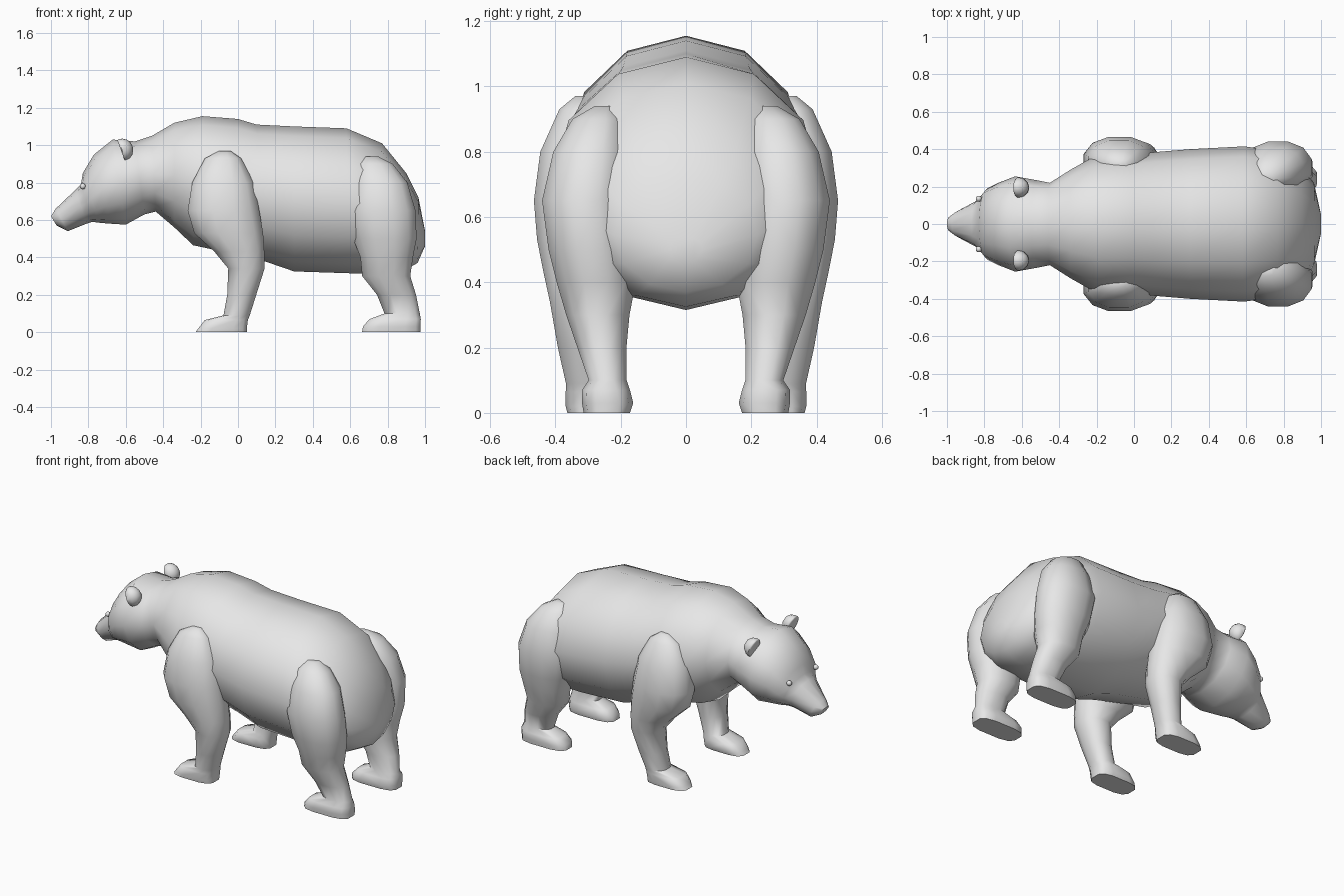
import bpy
import bmesh
from math import sin, cos, tau, copysign, radians
from mathutils import Matrix, Vector

default_cube = bpy.data.objects.get("Cube")
if default_cube:
    bpy.data.objects.remove(default_cube, do_unlink=True)

fur = bpy.data.materials.new("grey_fur")
fur.use_nodes = True
fur.diffuse_color = (0.8, 0.8, 0.8, 1)
fur.node_tree.nodes["Principled BSDF"].inputs["Base Color"].default_value = fur.diffuse_color


def finish(name, bm, mirrored=False, sharp_angle=60):
    """Turn a bmesh into a smooth shaded object, optionally mirrored across y."""
    bmesh.ops.recalc_face_normals(bm, faces=bm.faces)
    mesh = bpy.data.meshes.new(name)
    bm.to_mesh(mesh)
    bm.free()
    mesh.materials.append(fur)
    obj = bpy.data.objects.new(name, mesh)
    bpy.context.collection.objects.link(obj)
    bpy.ops.object.select_all(action="DESELECT")
    obj.select_set(True)
    bpy.context.view_layer.objects.active = obj
    bpy.ops.object.shade_smooth_by_angle(angle=radians(sharp_angle))
    if mirrored:
        mirror = obj.modifiers.new("both_sides", "MIRROR")
        mirror.use_axis = (False, True, False)
        mirror.use_mirror_merge = False
    return obj


def loft(rings):
    """Skin a list of closed rings of points and cap both ends."""
    bm = bmesh.new()
    loops = [[bm.verts.new(point) for point in ring] for ring in rings]
    count = len(loops[0])
    for lower, upper in zip(loops, loops[1:]):
        for i in range(count):
            j = (i + 1) % count
            bm.faces.new((lower[i], lower[j], upper[j], upper[i]))
    bm.faces.new(loops[0])
    bm.faces.new(loops[-1])
    return bm


def body_ring(top_x, top_z, low_x, low_z, half_width, sides=12):
    """Leaning oval between a point on the back and a point on the belly."""
    top, low = Vector((top_x, 0, top_z)), Vector((low_x, 0, low_z))
    centre, spine = (top + low) / 2, (top - low) / 2
    side = Vector((0, half_width, 0))
    return [centre + spine * cos(tau * i / sides) + side * sin(tau * i / sides)
            for i in range(sides)]


def leg_ring(z, front, back, inner, outer, power=0.9, sides=12):
    """Level rounded outline given by its extents; low power is squarer."""
    def rounded(value):
        return copysign(abs(value) ** power, value)
    points = []
    for i in range(sides):
        angle = tau * (i + 0.5) / sides
        points.append(((front + back) / 2 + rounded(cos(angle)) * (back - front) / 2,
                       (inner + outer) / 2 + rounded(sin(angle)) * (outer - inner) / 2, z))
    return points


# Head, neck and trunk: top x, top z, bottom x, bottom z, half width
trunk_profile = [
    (-1, .62, -.97, .57, .04),
    (-.975, .66, -.91, .54, .07),
    (-.87, .76, -.81, .58, .125),
    (-.84, .79, -.78, .59, .16),
    (-.83, .85, -.74, .585, .19),
    (-.77, .95, -.68, .58, .22),
    (-.67, 1.03, -.6, .575, .255),
    (-.55, 1.02, -.5, .63, .235),
    (-.46, 1.05, -.44, .645, .22),
    (-.34, 1.12, -.34, .56, .29),
    (-.19, 1.155, -.24, .465, .36),
    (0, 1.14, -.1, .435, .365),
    (.1, 1.11, .14, .38, .385),
    (.3, 1.1, .3, .325, .4),
    (.58, 1.09, .6, .315, .415),
    (.77, 1.01, .75, .315, .39),
    (.9, .85, .88, .325, .31),
    (.965, .72, .96, .37, .22),
    (1, .54, 1, .46, .05),
]
finish("head_and_trunk", loft([body_ring(*row) for row in trunk_profile]))

# Legs from shoulder or hip to sole: z, front x, back x, inner y, outer y
front_leg_profile = [
    (.97, -.1, -.04, .29, .34),
    (.93, -.18, .02, .25, .39),
    (.8, -.25, .09, .2, .45),
    (.65, -.275, .12, .2, .47),
    (.53, -.24, .14, .2, .46),
    (.43, -.13, .145, .2, .44),
    (.34, -.055, .145, .21, .42),
    (.2, -.06, .1, .22, .395),
    (.09, -.08, .065, .22, .37),
]
hind_leg_profile = [
    (.94, .68, .75, .22, .28),
    (.9, .635, .83, .19, .35),
    (.8, .61, .91, .17, .41),
    (.65, .585, .955, .17, .445),
    (.5, .61, .96, .16, .425),
    (.4, .65, .94, .15, .4),
    (.3, .66, .925, .17, .37),
    (.2, .74, .955, .18, .335),
    (.1, .78, .975, .18, .3),
]
# Paws use squarer rings that reach forward
front_paw_profile = [(.065, -.18, .055, .21, .37), (.02, -.215, .05, .21, .37),
                     (0, -.23, .05, .22, .365)]
hind_paw_profile = [(.07, .7, .98, .17, .32), (.03, .665, .98, .16, .32),
                    (0, .66, .98, .17, .315)]
for name, leg, paw in (("front_legs", front_leg_profile, front_paw_profile),
                       ("hind_legs", hind_leg_profile, hind_paw_profile)):
    rings = [leg_ring(*row) for row in leg] + [leg_ring(*row, power=.6) for row in paw]
    finish(name, loft(rings), mirrored=True)


def ellipsoid(centre, radii, flat_front=False, tilt=0):
    """Small oval bump; flat_front presses its front half flat."""
    bm = bmesh.new()
    bmesh.ops.create_uvsphere(bm, u_segments=12, v_segments=8, radius=1)
    if flat_front:
        for vert in bm.verts:
            vert.co.x = max(vert.co.x, -.1)
    bm.transform(Matrix.Translation(centre) @ Matrix.Rotation(radians(tilt), 4, "Y")
                 @ Matrix.Diagonal((*radii, 1)))
    return bm


# Round ears with a flat front, and small eyes beside the brow
finish("ears", ellipsoid((-.62, .195, .975), (.06, .055, .06), True, -20), mirrored=True)
finish("eyes", ellipsoid((-.83, .135, .78), (.016, .016, .016)), mirrored=True)
